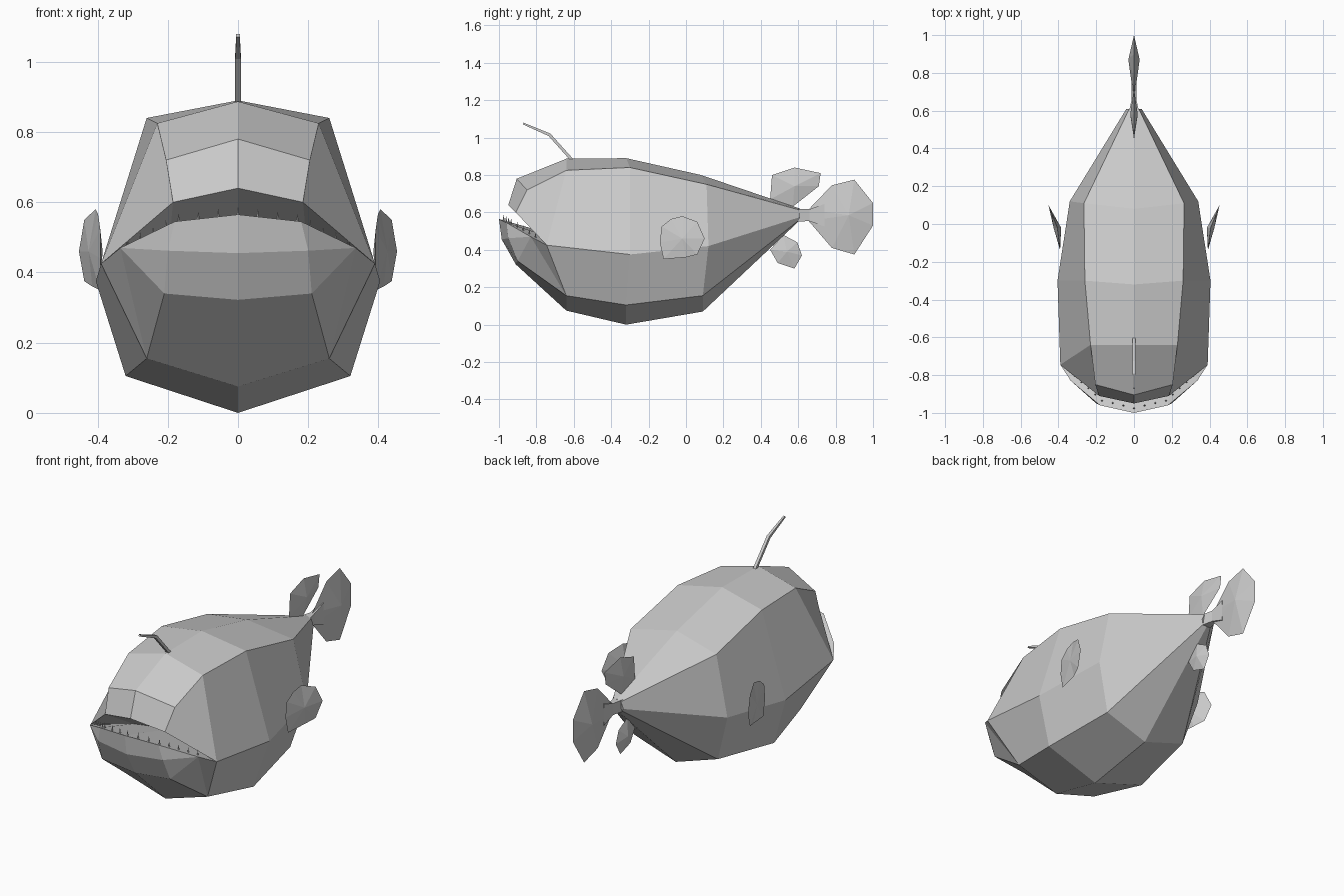
import bpy, bmesh
from mathutils import Vector

if "Cube" in bpy.data.objects:
    bpy.data.objects.remove(bpy.data.objects["Cube"])


def finish(name, bm):
    bmesh.ops.remove_doubles(bm, verts=bm.verts, dist=0.0005)
    bmesh.ops.recalc_face_normals(bm, faces=bm.faces)
    me = bpy.data.meshes.new(name)
    bm.to_mesh(me)
    bm.free()
    ob = bpy.data.objects.new(name, me)
    bpy.context.collection.objects.link(ob)
    return ob


def add_faces(bm, polys, mirror=True):
    for s in ((1, -1) if mirror else (1,)):
        for p in polys:
            bm.faces.new([bm.verts.new((s * v[0], v[1], v[2])) for v in p])


# Body: half rings from top to bottom, tail to head
tail = [(0, .61, .62), (.025, .61, .612), (.04, .61, .575), (.025, .60, .555), (0, .60, .55)]
rear = [(0, .08, .80), (.265, .11, .75), (.34, .12, .42), (.26, .09, .155), (0, .09, .07)]
mid = [(0, -.32, .89), (.26, -.30, .84), (.405, -.30, .375), (.32, -.32, .105), (0, -.32, 0)]
head = [(0, -.64, .887), (.23, -.64, .825), (.39, -.745, .425), (.26, -.64, .155), (0, -.64, .075)]
corner = head[2]
brow = [(0, -.905, .78), (.205, -.85, .72)]
lip = [(0, -.95, .64), (.185, -.91, .60)]
rim = [(0, -1, .565), (.18, -.96, .545), (.335, -.83, .47)]
chin = [(0, -.985, .455), (.20, -.95, .462)]
jaw = [(0, -.91, .322), (.21, -.90, .34)]
throat = [(0, -.60, .45), (.2, -.64, .44)]

polys = [tail]
for a, b in ((tail, rear), (rear, mid), (mid, head)):
    polys += [(a[i], a[i + 1], b[i + 1], b[i]) for i in range(4)]
polys += [
    # upper head
    (head[0], head[1], brow[1], brow[0]), (brow[0], brow[1], lip[1], lip[0]),
    (head[1], corner, lip[1], brow[1]),
    # lower jaw
    (rim[0], rim[1], chin[1], chin[0]), (rim[1], rim[2], chin[1]),
    (chin[0], chin[1], jaw[1], jaw[0]), (rim[2], jaw[1], chin[1]),
    (corner, head[3], rim[2]), (rim[2], head[3], jaw[1]),
    (jaw[0], jaw[1], head[3], head[4]),
    # mouth cavity
    (lip[0], lip[1], throat[1], throat[0]), (lip[1], corner, throat[1]),
    (rim[0], rim[1], throat[1], throat[0]), (rim[1], rim[2], throat[1]),
    (rim[2], corner, throat[1])]
bm = bmesh.new()
add_faces(bm, polys)
finish("body", bm)


# Fins: thin-edged outline in y,z with a thicker centre
def fin(name, outline, centre, t, lean=lambda y: 0.0, side=1):
    bm = bmesh.new()
    pts = [(side * lean(y), y, z) for y, z in outline]
    cy, cz = centre
    polys = []
    for d in (t, -t):
        c = (side * lean(cy) + d, cy, cz)
        polys += [(pts[i - 1], pts[i], c) for i in range(len(pts))]
    add_faces(bm, polys, mirror=False)
    return finish(name, bm)


fin("tail_fin", [(.655, .615), (.78, .745), (.90, .775), (1, .65), (1, .53),
                 (.90, .375), (.78, .41), (.655, .555)], (.87, .585), .03)
fin("dorsal_fin", [(.45, .67), (.46, .80), (.58, .84), (.72, .81), (.71, .74), (.57, .63)],
    (.58, .74), .02)
fin("anal_fin", [(.45, .40), (.49, .33), (.58, .30), (.62, .37), (.595, .44), (.52, .48)],
    (.54, .39), .02)
for s, n in ((1, "left"), (-1, "right")):
    fin("pectoral_fin_" + n,
        [(-.13, .525), (-.08, .565), (-.02, .58), (.06, .55), (.10, .46),
         (.06, .375), (0, .36), (-.12, .35), (-.14, .44)],
        (-.02, .46), .02, lambda y: .415 + .38 * y if y > -.02 else .408 + .12 * y, s)


# Rods: square tubes for the tail stalk and the lure
def rod(name, pts, radii):
    bm = bmesh.new()
    rings = []
    for i, p in enumerate(pts):
        d = Vector(pts[min(i + 1, len(pts) - 1)]) - Vector(pts[max(i - 1, 0)])
        n = d.normalized().cross(Vector((1, 0, 0)))
        rx, rn = radii[i]
        rings.append([bm.verts.new(Vector(p) + Vector((a * rx, 0, 0)) + n * b * rn)
                      for a, b in ((1, 1), (-1, 1), (-1, -1), (1, -1))])
    for a, b in zip(rings, rings[1:]):
        for i in range(4):
            bm.faces.new((a[i - 1], a[i], b[i], b[i - 1]))
    bm.faces.new(rings[0])
    bm.faces.new(rings[-1])
    return finish(name, bm)


rod("tail_stalk", [(0, .58, .585), (0, .66, .585), (0, .74, .585)],
    [(.03, .033), (.012, .032), (.012, .06)])
rod("lure", [(0, -.60, .87), (0, -.73, 1.015), (0, -.87, 1.075)],
    [(.008, .008), (.008, .008), (.005, .005)])

# Teeth: small cones just inside the lower rim
bm = bmesh.new()
inner = [Vector((x * .94, y + .025, z - .006)) for x, y, z in rim]
spots = [inner[0].lerp(inner[1], k / 3) for k in range(3)]
spots += [inner[1].lerp(inner[2], k / 4) for k in range(5)]
for s in (1, -1):
    for p in spots:
        if s < 0 and p.x < .01:
            continue
        g = bmesh.ops.create_cone(bm, segments=4, radius1=.006, radius2=0, depth=.035, cap_ends=True)
        bmesh.ops.translate(bm, verts=g["verts"], vec=(s * p.x, p.y, p.z + .012))
finish("teeth", bm)
